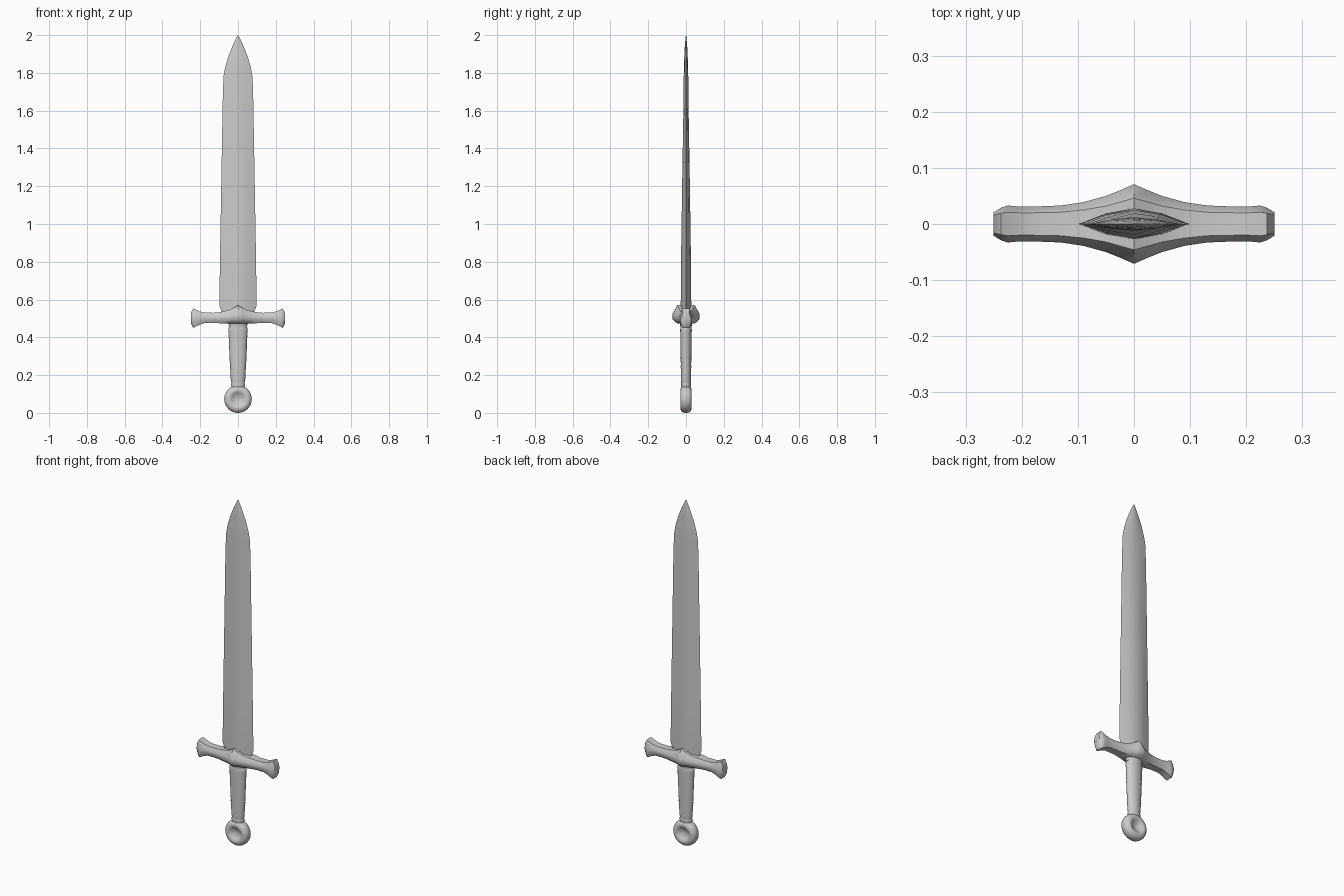
import bpy, bmesh, math

if "Cube" in bpy.data.objects:
    bpy.data.objects.remove(bpy.data.objects["Cube"])


def loft(name, rings, closed=False, angle=35):
    """Skin a list of equal-length point rings into a mesh."""
    bm = bmesh.new()
    vs = [[bm.verts.new(p) for p in r] for r in rings]
    n = len(vs[0])
    pairs = list(zip(vs, vs[1:])) + ([(vs[-1], vs[0])] if closed else [])
    for a, b in pairs:
        for i in range(n):
            j = (i + 1) % n
            bm.faces.new((a[i], a[j], b[j], b[i]))
    if not closed:
        bm.faces.new(vs[0])
        bm.faces.new(vs[-1])
    bmesh.ops.remove_doubles(bm, verts=bm.verts, dist=1e-5)
    bmesh.ops.recalc_face_normals(bm, faces=bm.faces)
    me = bpy.data.meshes.new(name)
    bm.to_mesh(me)
    bm.free()
    ob = bpy.data.objects.new(name, me)
    bpy.context.collection.objects.link(ob)
    bpy.context.view_layer.objects.active = ob
    ob.select_set(True)
    bpy.ops.object.shade_smooth_by_angle(angle=math.radians(angle))
    ob.select_set(False)
    return ob


# Blade: slightly convex diamond section (z, half width, half thickness)
section = [(1, 0), (0.5, 0.68), (0, 1), (-0.5, 0.68),
           (-1, 0), (-0.5, -0.68), (0, -1), (0.5, -0.68)]
stations = [(0.50, 0.085, 0.028), (0.54, 0.088, 0.028), (0.57, 0.099, 0.028),
            (0.90, 0.094, 0.025), (1.30, 0.087, 0.019), (1.65, 0.081, 0.013),
            (1.78, 0.077, 0.012), (1.83, 0.068, 0.011), (1.89, 0.050, 0.009),
            (1.95, 0.026, 0.006), (1.998, 0.002, 0.001)]
loft("blade", [[(w * x, t * y, z) for x, y in section] for z, w, t in stations], angle=25)

# Crossguard: (x, top z, middle half depth, bottom z, top half depth)
half = [(0.0, 0.570, 0.071, 0.472, 0.046), (0.025, 0.556, 0.060, 0.472, 0.039),
        (0.05, 0.544, 0.050, 0.472, 0.032), (0.09, 0.534, 0.039, 0.474, 0.025),
        (0.13, 0.530, 0.033, 0.476, 0.021), (0.18, 0.531, 0.031, 0.475, 0.020),
        (0.205, 0.538, 0.031, 0.466, 0.020), (0.225, 0.547, 0.033, 0.456, 0.021),
        (0.237, 0.553, 0.029, 0.450, 0.019), (0.250, 0.530, 0.021, 0.476, 0.016)]


def guard_ring(x, top, d, bot, dt):
    m = (top + bot) / 2 - (top - 0.53) * 0.25
    h = (top - bot) * 0.16
    right = [(dt, top), (d, m + h), (d, m - h), (dt, bot)]
    return [(x, y, z) for y, z in right] + [(x, -y, z) for y, z in reversed(right)]


loft("crossguard", [guard_ring(-s[0], *s[1:]) for s in reversed(half[1:])]
     + [guard_ring(*s) for s in half], angle=50)

# Grip: oval wrapped handle with collars at both ends
profile = [(0.135, 0.034, 0.024), (0.150, 0.038, 0.027), (0.158, 0.035, 0.025)]
for i in range(19):
    t = i / 18
    wrap = 0.001 * (i % 2)
    profile.append((0.165 + 0.285 * t, 0.036 + 0.014 * t ** 0.7 + wrap, 0.026 + 0.004 * t + wrap))
profile += [(0.456, 0.046, 0.029), (0.466, 0.050, 0.032), (0.485, 0.050, 0.032)]
loft("grip", [[(rx * math.cos(a), ry * math.sin(a), z)
               for a in (k * math.tau / 20 for k in range(20))] for z, rx, ry in profile], angle=40)

# Pommel: thick rounded disc dished on both faces, revolved about y
side = [(0.001, 0.012), (0.018, 0.015), (0.032, 0.022), (0.041, 0.029),
        (0.050, 0.030), (0.062, 0.026), (0.070, 0.017), (0.073, 0.006)]
outline = side + [(r, -y) for r, y in reversed(side)]
loft("pommel", [[(r * math.cos(a), y, 0.073 + r * math.sin(a))
                 for a in (k * math.tau / 32 for k in range(32))] for r, y in outline], angle=40)
